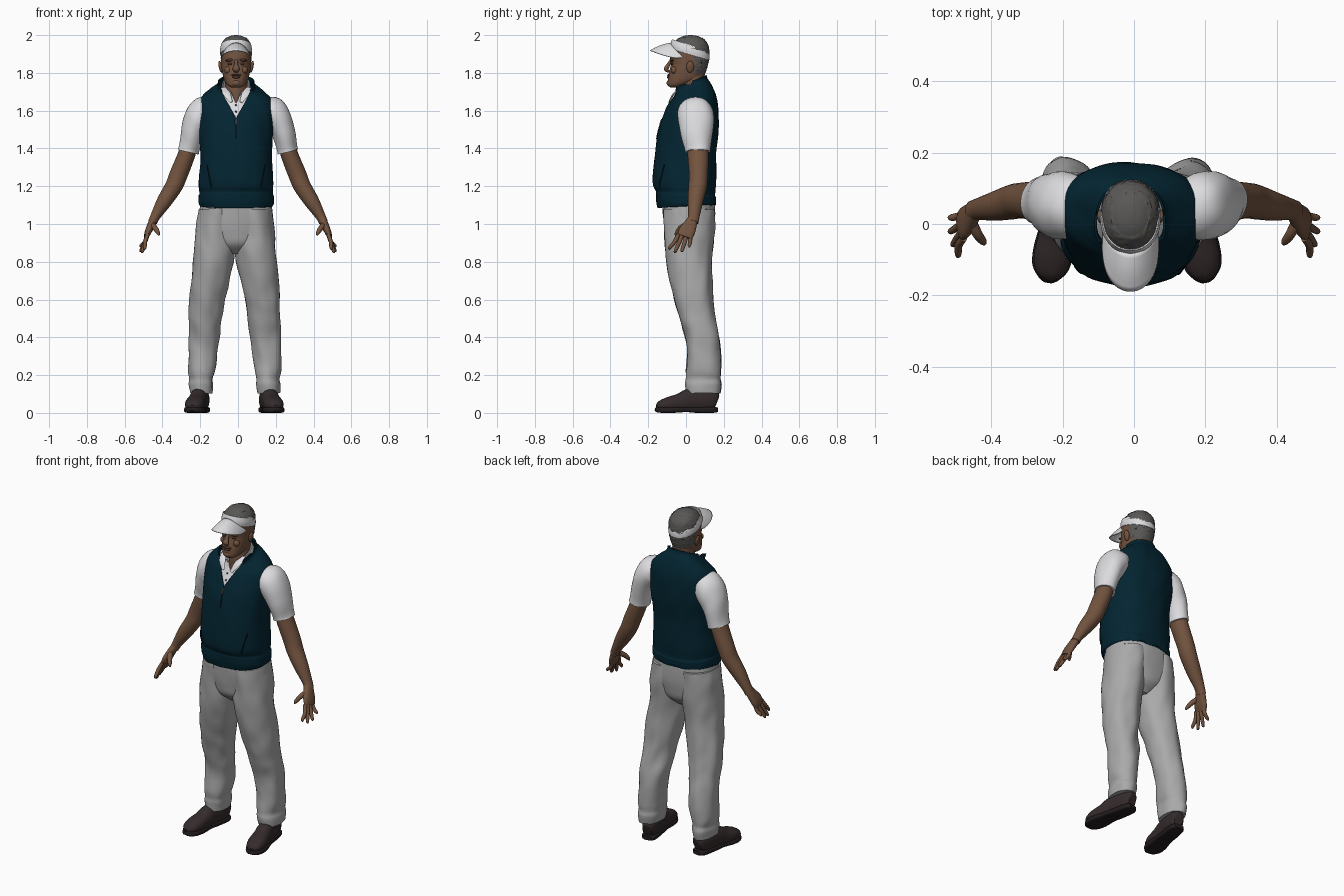
import bpy, bmesh, random
from math import sin, cos, pi, radians, copysign
from mathutils import Vector, Matrix, noise
from mathutils.bvhtree import BVHTree

random.seed(4)
if "Cube" in bpy.data.objects:
    bpy.data.objects.remove(bpy.data.objects["Cube"])
X, Y, Z = Vector((1, 0, 0)), Vector((0, 1, 0)), Vector((0, 0, 1))
MID = -0.01
SIDES = ((1, "left"), (-1, "right"))


def material(name, *rgb):
    m = bpy.data.materials.new(name)
    m.use_nodes = True
    m.diffuse_color = (*rgb, 1)
    m.node_tree.nodes["Principled BSDF"].inputs["Base Color"].default_value = (*rgb, 1)
    return m


NAVY = material("navy vest", .001, .018, .031)
DARK = material("dark seam", .001, .007, .012)
WHITE = material("white cloth", .72, .72, .74)
GREY = material("grey trousers", .4, .4, .4)
SKIN = material("brown skin", .17, .088, .05)
LIP = material("dark brown skin", .085, .04, .027)
HAIR = material("grey hair", .1, .097, .092)
SHOE = material("brown leather", .035, .024, .025)
SOLE = material("dark sole", .017, .012, .013)


def smooth_rows(rows, k):
    """Catmull-Rom resampling of section rows."""
    out = []
    for i in range(len(rows) - 1):
        a, b, c, d = (rows[max(0, min(len(rows) - 1, i + j))] for j in (-1, 0, 1, 2))
        for t in (j / k for j in range(k)):
            out.append([q + .5 * t * (r - p + t * (2 * p - 5 * q + 4 * r - s + t * (3 * (q - r) + s - p)))
                        for p, q, r, s in zip(a, b, c, d)])
    return out + [list(rows[-1])]


def oval(n, p):
    for i in range(n):
        a = 2 * pi * i / n
        yield tuple(copysign(abs(f) ** (2 / p), f) for f in (cos(a), sin(a)))


def make(name, verts, faces, mat, fold=0):
    me = bpy.data.meshes.new(name)
    me.from_pydata(verts, [], faces)
    bm = bmesh.new()
    bm.from_mesh(me)
    bmesh.ops.recalc_face_normals(bm, faces=bm.faces)
    bm.normal_update()
    for v in bm.verts:
        if fold:
            q = v.co
            v.co = q + v.normal * fold * noise.noise(Vector((q.x * 14, q.y * 14, q.z * 9 + q.x * 8)))
    bm.to_mesh(me)
    bm.free()
    me.materials.append(mat)
    ob = bpy.data.objects.new(name, me)
    bpy.context.collection.objects.link(ob)
    return ob


def skin(name, rings, mat, cap=True, fold=0):
    n, m = len(rings[0]), len(rings)
    faces = [(r * n + i, r * n + (i + 1) % n, (r + 1) * n + (i + 1) % n, (r + 1) * n + i)
             for r in range(m - 1) for i in range(n)]
    if cap:
        faces += [tuple(range(n)), tuple(range((m - 1) * n, m * n))]
    return make(name, [v for r in rings for v in r], faces, mat, fold)


def stack(name, rows, mat, p=2, n=40, k=6, cap=True, fold=0, crease=0):
    """Level rings: z, centre x, centre y, half width, half depth, tilt."""
    rings = [[(cx + rx * c, cy + ry * s * (1 + crease * abs(s) ** 20), z + tilt * s) for c, s in oval(n, p)]
             for z, cx, cy, rx, ry, tilt in smooth_rows(rows, k)]
    return skin(name, rings, mat, cap, fold)


def tube(name, rows, mat, ref=Y, p=2, n=20, k=5, fold=0, floor=None):
    """Rings across a path: x, y, z, two half widths."""
    rows = smooth_rows(rows, k)
    pts = [Vector(r[:3]) for r in rows]
    rings = []
    for i, r in enumerate(rows):
        t = (pts[min(i + 1, len(pts) - 1)] - pts[max(i - 1, 0)]).normalized()
        a = t.cross(ref).normalized()
        b = a.cross(t)
        ring = [pts[i] + a * r[3] * c + b * r[4] * s for c, s in oval(n, p)]
        if floor is not None:
            for v in ring:
                v.z = max(v.z, floor)
        rings.append(ring)
    return skin(name, rings, mat, True, fold)


def ball(name, centre, size, mat, turn=0):
    bm = bmesh.new()
    bmesh.ops.create_uvsphere(bm, u_segments=20, v_segments=12, radius=1,
                              matrix=Matrix.Translation(centre) @ Matrix.Rotation(turn, 4, 'Y') @ Matrix.Diagonal((*size, 1)))
    me = bpy.data.meshes.new(name)
    bm.to_mesh(me)
    bm.free()
    me.materials.append(mat)
    bpy.context.collection.objects.link(bpy.data.objects.new(name, me))


def solidify(ob, t):
    mod = ob.modifiers.new("thickness", 'SOLIDIFY')
    mod.thickness = t


def neckline(ob, z0, slope):
    """Cut a V out of the front."""
    bm = bmesh.new()
    bm.from_mesh(ob.data)
    for s in (1, -1):
        bmesh.ops.bisect_plane(bm, geom=bm.verts[:] + bm.edges[:] + bm.faces[:], dist=1e-5,
                               plane_co=(MID, 0, z0), plane_no=(s, 0, -slope))
    gone = [f for f in bm.faces if f.calc_center_median().y < .03
            and abs(f.calc_center_median().x - MID) < slope * (f.calc_center_median().z - z0)]
    bmesh.ops.delete(bm, geom=gone, context='FACES')
    bm.to_mesh(ob.data)
    bm.free()


# Vest with hem band and standing collar
vest = stack("vest", [(z, MID, *r) for z, *r in (
    (1.095, .0, .19, .15, .01), (1.11, .0, .198, .157, -.01), (1.15, .0, .198, .159, -.01),
    (1.165, -.002, .194, .157, -.01), (1.22, -.008, .198, .166, 0), (1.35, -.004, .189, .164, 0),
    (1.5, .014, .198, .158, 0), (1.6, .03, .203, .14, .005), (1.66, .035, .19, .125, .015),
    (1.7, .03, .148, .108, .035), (1.725, .02, .104, .096, .045), (1.748, .006, .1, .106, .04))],
    NAVY, p=2.3, n=64, cap=False, fold=.005)
neckline(vest, 1.56, .55)
surface = BVHTree.FromPolygons([v.co for v in vest.data.vertices], [p.vertices for p in vest.data.polygons])
solidify(vest, .007)


def seam(name, path, r, mat):
    rows = []
    for x, z in path:
        hit = surface.ray_cast(Vector((x, -1, z)), Y)[0]
        if hit:
            rows.append((*hit, r, r))
    tube(name, rows, mat, ref=X, n=8, k=3)


seam("zip_line", [(MID, 1.55 - .02 * i) for i in range(6)], .003, DARK)
seam("zip_pull", [(MID, 1.555), (MID, 1.54), (MID, 1.525)], .005, HAIR)
for s, side in SIDES:
    seam(side + "_vest_pocket", [(MID + s * (.13 + .005 * i), 1.19 + .025 * i) for i in range(6)], .0035, DARK)

# Shirt with open collar
shirt = stack("shirt", [(z, MID, *r) for z, *r in (
    (1.5, .02, .15, .13, 0), (1.56, .02, .15, .122, 0), (1.63, .03, .14, .103, .01), (1.68, .03, .1, .09, .03),
    (1.72, .025, .078, .08, .045), (1.74, .015, .074, .08, .045))], WHITE, cap=False)
neckline(shirt, 1.64, .5)
solidify(shirt, .006)
for s, side in SIDES:
    tube(side + "_shirt_collar", [(MID + s * .066, -.02, 1.72, .005, .014), (MID + s * .05, -.064, 1.69, .005, .02),
                                  (MID + s * .026, -.09, 1.645, .003, .008)], WHITE, ref=X)
for i in range(2):
    ball("shirt_button", (MID, -.088 - .014 * i, 1.63 - .035 * i), (.005, .003, .005), HAIR)

# Neck and head, with hair by height and depth
stack("neck", [(1.58, MID, .035, .06, .06, 0), (1.7, MID, .032, .06, .062, 0), (1.8, MID, .04, .06, .06, 0)], SKIN)
head = stack("head", [(z, MID, *r, 0) for z, *r in (
    (1.722, -.06, .022, .022), (1.735, -.045, .046, .05), (1.765, -.008, .064, .088), (1.81, .008, .074, .096),
    (1.845, .017, .079, .097), (1.87, .018, .08, .102), (1.91, .021, .081, .101), (1.95, .024, .076, .09),
    (1.98, .024, .056, .066), (1.995, .024, .032, .038), (2, .024, .006, .008))], SKIN, p=2.15, n=64, k=7)
head.data.materials.append(HAIR)
for f in head.data.polygons:
    c = f.center
    if c.z > 1.91 or (c.z > 1.8 and c.y > .045):
        f.material_index = 1
for i in {i for f in head.data.polygons if f.material_index for i in f.vertices}:
    v = head.data.vertices[i]
    v.co += v.normal * random.uniform(0, .004) * (v.co.z < 1.985)

# Face
tube("nose", [(MID, -.08, 1.868, .006, .008), (MID, -.095, 1.84, .01, .011), (MID, -.105, 1.82, .012, .019),
              (MID, -.09, 1.805, .005, .01)], SKIN, ref=X)
ball("upper_lip", (MID, -.089, 1.788, ), (.027, .011, .006), LIP)
ball("lower_lip", (MID, -.09, 1.777), (.022, .011, .007), LIP)
ball("chin", (MID, -.085, 1.746), (.025, .018, .018), SKIN)
for s, side in SIDES:
    ball(side + "_eye", (MID + s * .033, -.073, 1.847), (.013, .008, .006), LIP)
    ball(side + "_brow", (MID + s * .034, -.074, 1.868), (.023, .011, .007), LIP, s * .15)
    ball(side + "_cheek", (MID + s * .042, -.062, 1.815), (.02, .018, .02), SKIN)
    ball(side + "_ear", (MID + s * .082, .022, 1.832), (.01, .02, .032), SKIN, s * .2)

# Sun visor: head band and arched brim
band = stack("visor_band", [(1.897, MID, .021, .084, .104, -.03), (1.92, MID, .021, .085, .104, -.03),
                            (1.948, MID, .023, .08, .097, -.03)], WHITE, p=2.15, n=64, cap=False)
solidify(band, .004)
brim, cols, steps = [], 32, 8
for i in range(cols + 1):
    u = 2 * i / cols - 1
    a, arch = u * radians(70), max(cos(u * pi / 2), 0)
    inner = Vector((.083 * sin(a), .02 - .103 * cos(a), 1.883 + .077 * arch))
    outer = Vector((.08 * sin(u * pi / 2), -.05 - .14 * arch ** .75, 1.878 + .042 * arch))
    for j in range(steps + 1):
        brim.append(inner.lerp(outer, j / steps) + X * MID + Z * .006 * sin(pi * j / steps) * arch)
row = steps + 1
solidify(make("visor_brim", brim, [(i * row + j, i * row + j + 1, (i + 1) * row + j + 1, (i + 1) * row + j)
                                   for i in range(cols) for j in range(steps)], WHITE), .005)

# Trousers
LEG = -.017
stack("trouser_seat", [(z, LEG + .005, *r, 0) for z, *r in (
    (.84, .02, .05, .06), (.89, .018, .12, .112), (.95, .018, .185, .128), (1.02, .018, .196, .137),
    (1.12, .015, .186, .138))], GREY, p=2.3, fold=.004)
for s, side in SIDES:
    stack(side + "_trouser_leg", [(z, LEG + s * x, *r, 0) for z, x, *r in (
        (.105, .18, .092, .06, .084), (.15, .179, .092, .066, .09), (.18, .177, .091, .064, .087),
        (.22, .176, .092, .071, .089), (.3, .171, .095, .075, .085), (.4, .164, .085, .082, .085),
        (.5, .155, .06, .088, .09), (.6, .145, .042, .094, .098), (.8, .115, .016, .108, .115),
        (.95, .102, .018, .109, .126), (1.08, .095, .016, .095, .13))], GREY, p=2.2, fold=.009, crease=.05)

# Sleeves, arms and hands
for s, side in SIDES:
    def limb(part, rows, mat, **kw):
        tube(side + part, [(s * x, *r) for x, *r in rows], mat, **kw)

    limb("_sleeve", [(.13, .05, 1.62, .05, .07), (.175, .05, 1.6, .078, .092), (.21, .052, 1.555, .075, .096),
                     (.236, .056, 1.49, .065, .086), (.257, .062, 1.41, .056, .07), (.264, .063, 1.382, .056, .067)],
         WHITE, n=32, fold=.005)
    limb("_arm", [(.25, .06, 1.44, .044, .055), (.275, .064, 1.36, .046, .055), (.315, .066, 1.26, .048, .05),
                  (.34, .062, 1.2, .046, .049), (.39, .05, 1.12, .04, .041), (.435, .042, 1.045, .027, .031),
                  (.452, .035, 1.01, .024, .031)], SKIN, n=28)
    limb("_palm", [(.445, .038, 1.03, .02, .026), (.46, .022, .995, .02, .036), (.475, .004, .96, .018, .044),
                   (.486, -.008, .932, .012, .04)], SKIN, p=2.4)
    for finger, y, tx, ty, tz in (("_index", -.04, .497, -.086, .865), ("_middle", -.018, .51, -.056, .848),
                                  ("_ring", .004, .517, -.02, .852), ("_little", .024, .517, .018, .877)):
        limb(finger + "_finger", [(.478, y, .945, .01, .011), (.492, (y * .55 + ty * .45), .905, .011, .011),
                                  (tx - .004, ty, tz + .01, .009, .009), (tx, ty, tz, .004, .004)], SKIN, n=12)
    limb("_thumb", [(.458, .01, 1.0, .014, .016), (.44, -.026, .98, .014, .015), (.424, -.048, .955, .011, .011),
                    (.418, -.055, .94, .004, .005)], SKIN, n=12)

# Shoes, toes turned slightly out
for s, side in SIDES:
    def splay(rows):
        return [(-.02 + s * (.18 + .17 * (.08 - y)), y, *r) for y, *r in rows]

    tube(side + "_shoe", splay([(.162, .06, .026, .035), (.145, .065, .038, .055), (.09, .07, .045, .064),
                                (.02, .066, .046, .062), (-.03, .052, .049, .052), (-.09, .045, .052, .04),
                                (-.135, .036, .04, .028), (-.155, .03, .016, .012)]), SHOE, ref=Z, p=2.3, n=28, floor=.015)
    tube(side + "_sole", splay([(.166, .017, .024, .012), (.14, .016, .042, .016), (.06, .016, .046, .016),
                                (.0, .018, .048, .014), (-.07, .016, .056, .016), (-.12, .016, .052, .016),
                                (-.15, .017, .032, .014), (-.163, .02, .012, .008)]), SOLE, ref=Z, p=4, n=24, floor=0)
    for i in range(3):
        x, y = splay([(-.015 - .02 * i,)])[0]
        top = .108 - .008 * i
        tube(side + "_lace", [(x - .024, y, top - .012, .004, .004), (x, y - .004, top, .004, .004),
                              (x + .024, y, top - .012, .004, .004)], SOLE, n=8)

# Smooth shading that keeps sharp edges
for ob in bpy.context.scene.objects:
    if ob.type == 'MESH':
        ob.select_set(True)
        bpy.context.view_layer.objects.active = ob
bpy.ops.object.shade_smooth_by_angle(angle=radians(40))
